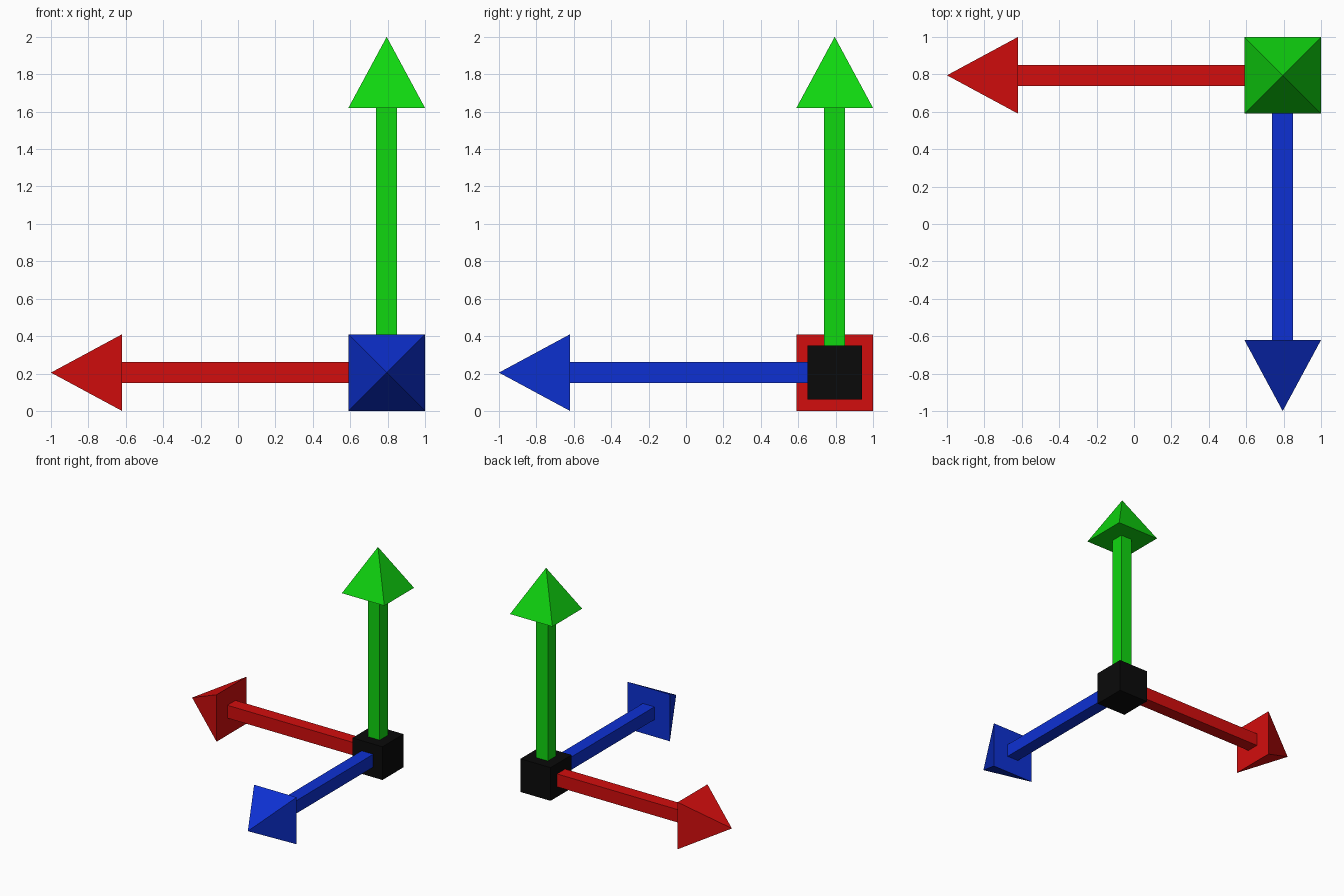
import bpy, bmesh, math
from mathutils import Matrix, Vector

if "Cube" in bpy.data.objects:
    bpy.data.objects.remove(bpy.data.objects["Cube"])

ORIGIN = Vector((0.795, 0.795, 0.205))   # corner where the three arrows meet
HUB, SHAFT, HEAD = 0.29, 0.112, 0.41     # widths
BASE, TIP = 1.415, 1.795                 # head base and tip, measured along the arrow


def material(name, rgb):
    m = bpy.data.materials.new(name)
    m.diffuse_color = (*rgb, 1)
    m.use_nodes = True
    m.node_tree.nodes["Principled BSDF"].inputs["Base Color"].default_value = m.diffuse_color
    return m


def add_object(name, bm, mat):
    bmesh.ops.recalc_face_normals(bm, faces=bm.faces)
    me = bpy.data.meshes.new(name)
    bm.to_mesh(me)
    bm.free()
    me.materials.append(mat)
    ob = bpy.data.objects.new(name, me)
    ob.location = ORIGIN
    bpy.context.collection.objects.link(ob)
    return ob


def square_taper(name, w0, w1, z0, z1, direction, mat):
    """Four-sided prism or pyramid from z0 to z1 along the given direction."""
    bm = bmesh.new()
    k = math.sqrt(0.5)
    place = Matrix.Translation((0, 0, (z0 + z1) / 2)) @ Matrix.Rotation(math.pi / 4, 4, 'Z')
    bmesh.ops.create_cone(bm, cap_ends=True, segments=4, radius1=w0 * k,
                          radius2=w1 * k, depth=z1 - z0, matrix=place)
    bmesh.ops.remove_doubles(bm, verts=bm.verts, dist=1e-5)
    turn = Vector((0, 0, 1)).rotation_difference(Vector(direction)).to_matrix()
    bmesh.ops.rotate(bm, verts=bm.verts, matrix=turn)
    return add_object(name, bm, mat)


# Central cube
bm = bmesh.new()
bmesh.ops.create_cube(bm, size=HUB)
add_object("hub_cube", bm, material("black", (0.003, 0.003, 0.003)))

# Three arrows: square shaft plus pyramid head
for label, rgb, direction in (
        ("red", (0.65, 0.004, 0.004), (-1, 0, 0)),
        ("blue", (0.004, 0.03, 0.65), (0, -1, 0)),
        ("green", (0.005, 0.68, 0.005), (0, 0, 1))):
    mat = material(label, rgb)
    square_taper(label + "_shaft", SHAFT, SHAFT, HUB / 2, BASE, direction, mat)
    square_taper(label + "_arrowhead", HEAD, 0, BASE, TIP, direction, mat)
